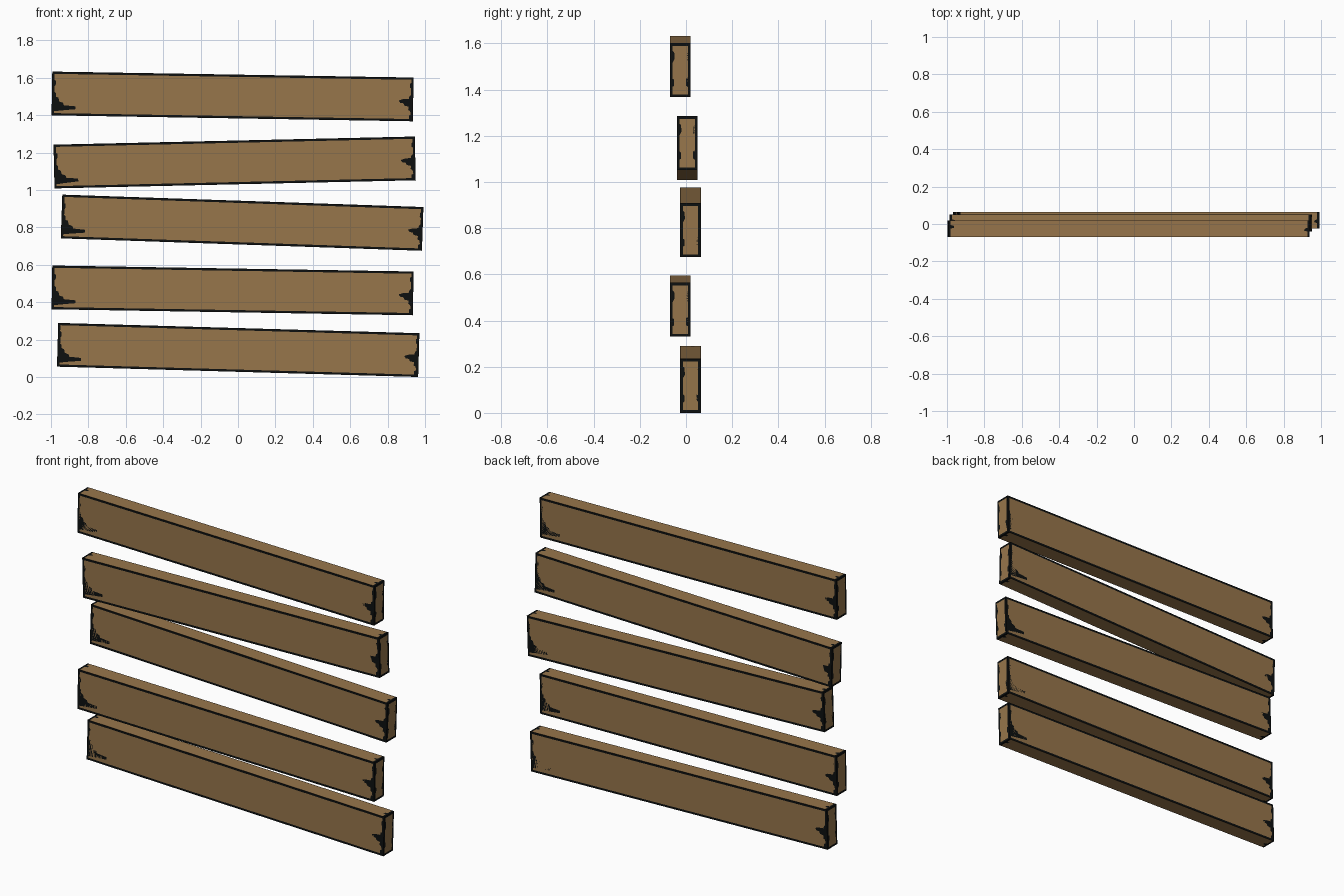
import bpy, bmesh
from mathutils import Vector

if "Cube" in bpy.data.objects:
    bpy.data.objects.remove(bpy.data.objects["Cube"])

L, T, H = 1.932, 0.09, 0.234   # plank length, thickness, height
B = 0.012                      # worn dark border


def material(name, rgb):
    m = bpy.data.materials.new(name)
    m.diffuse_color = (*rgb, 1)
    m.use_nodes = True
    m.node_tree.nodes["Principled BSDF"].inputs["Base Color"].default_value = m.diffuse_color
    return m


wood = material("brown wood", (0.31, 0.18, 0.07))
dark = material("charred edge", (0.004, 0.005, 0.005))

# Outline of the clean wood on the broad faces (u, v from the lower left corner)
R = L - B
broad = [(B, B), (R - .01, B), (R - .01, .03), (R, .035), (R - .004, .055), (R - .014, .06),
         (R - .012, .078), (R - .035, .083), (R - .04, .095), (R - .058, .098),
         (R - .066, .11), (R - .045, .117), (R - .012, .12), (R - .008, .135),
         (R, .14), (R, .175), (R - .006, .18), (R - .006, .2), (R, .205), (R, H - B),
         (B, H - B), (B, .19), (.02, .185), (.02, .165), (.014, .155), (.014, .125),
         (.022, .118), (.022, .1), (.035, .095), (.04, .075), (.06, .068), (.065, .055),
         (.128, .05), (.128, .035), (.08, .03), (.05, .027), (B, .022)]
# Outline on the end faces
E = T - B
end = [(B, B), (E, B), (E, .045), (E - .008, .05), (E - .008, .08), (E, .085), (E, .15),
       (E - .008, .155), (E - .006, .19), (E, .195), (E, H - B), (B, H - B), (B, .2),
       (B + .007, .195), (B + .008, .165), (B, .15), (B, .08), (B + .007, .075),
       (B + .007, .05), (B, .045)]
# Outline on the narrow top and bottom: only the ends are worn
N = .0015
narrow = [(B, N), (L - B, N), (L - B, .03), (L - .03, .035), (L - .025, .045), (L - B, .05),
          (L - B, T - N), (B, T - N), (B, .065), (.03, .06), (.03, .05), (B, .045)]


def panel(bm, origin, u, v, w, h, outline):
    """Flat side: dark ring around a clean wood face."""
    o, u, v = Vector(origin), Vector(u), Vector(v)

    def loop(pts):
        vs = [bm.verts.new(o + u * a + v * b) for a, b in pts]
        return vs, [bm.edges.new((vs[i - 1], vs[i])) for i in range(len(vs))]

    _, outer = loop([(0, 0), (w, 0), (w, h), (0, h)])
    inner_v, inner = loop(outline)
    ring = bmesh.ops.triangle_fill(bm, edges=outer + inner, use_beauty=True,
                                   normal=u.cross(v))
    for f in ring["geom"]:
        if isinstance(f, bmesh.types.BMFace):
            f.material_index = 1
    face = bm.faces.new(inner_v)
    face.material_index = 0
    bmesh.ops.triangulate(bm, faces=[face])


def plank_mesh():
    bm = bmesh.new()
    x, y, z = L / 2, T / 2, H / 2
    panel(bm, (-x, -y, -z), (1, 0, 0), (0, 0, 1), L, H, broad)    # front
    panel(bm, (x, y, -z), (-1, 0, 0), (0, 0, 1), L, H, broad)     # back
    panel(bm, (x, -y, -z), (0, 1, 0), (0, 0, 1), T, H, end)       # right end
    panel(bm, (-x, y, -z), (0, -1, 0), (0, 0, 1), T, H, end)      # left end
    panel(bm, (-x, -y, z), (1, 0, 0), (0, 1, 0), L, T, narrow)    # top
    panel(bm, (-x, y, -z), (1, 0, 0), (0, -1, 0), L, T, narrow)   # bottom
    bmesh.ops.remove_doubles(bm, verts=bm.verts, dist=1e-5)
    bmesh.ops.recalc_face_normals(bm, faces=bm.faces)
    me = bpy.data.meshes.new("plank")
    bm.to_mesh(me)
    bm.free()
    me.materials.append(wood)
    me.materials.append(dark)
    return me


# Five crooked planks, bottom to top: centre x, y, z and tilt
mesh = plank_mesh()
planks = [(0.001, .02, .1447, .0285), (-.029, -.025, .463, .0165), (.022, .02, .825, .0343),
          (-.018, .005, 1.147, -.0225), (-.029, -.025, 1.5, .0165)]
for i, (px, py, pz, tilt) in enumerate(planks, 1):
    ob = bpy.data.objects.new(f"plank_{i}", mesh)
    ob.location = (px, py, pz)
    ob.rotation_euler = (0, tilt, 0)
    bpy.context.collection.objects.link(ob)
